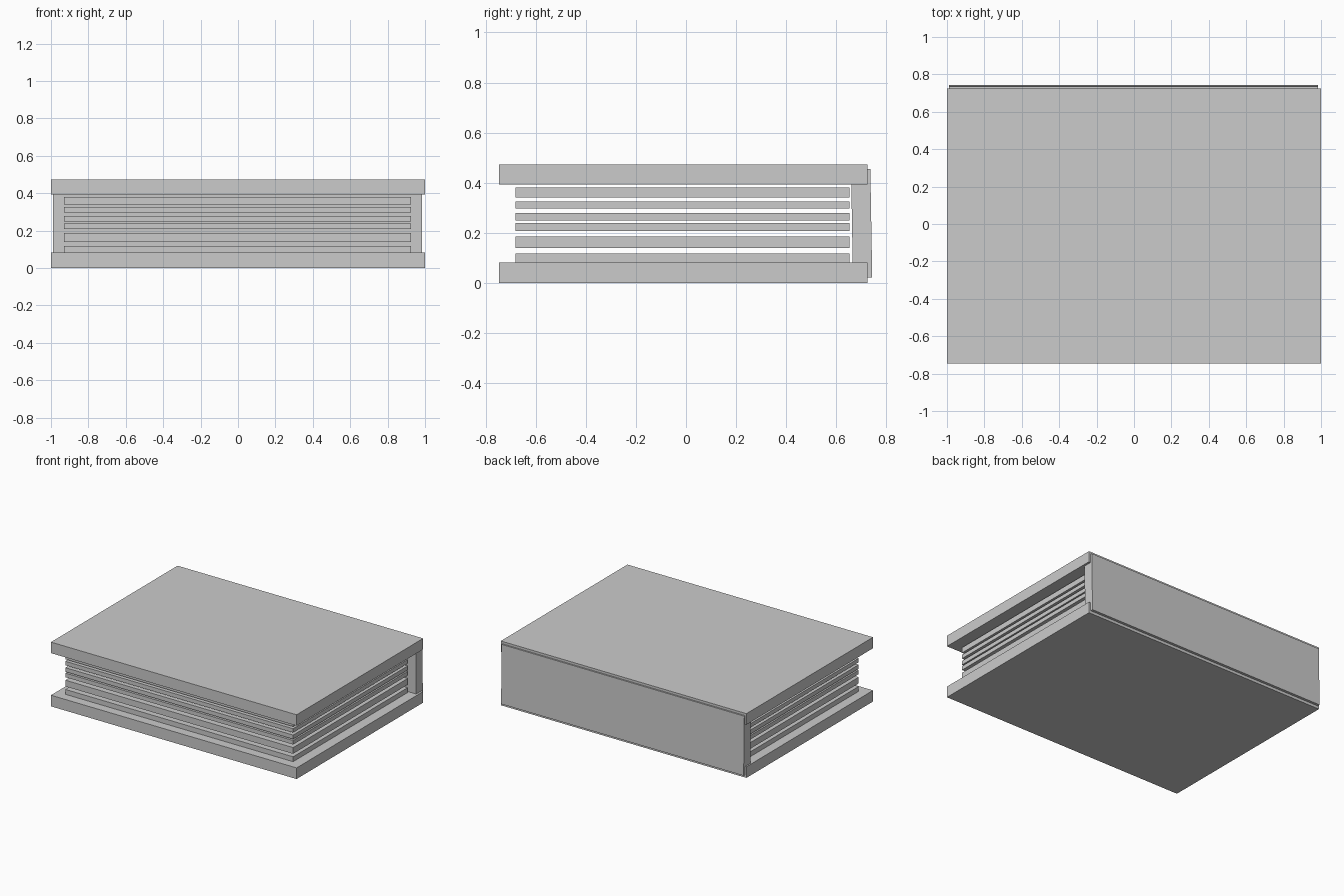
import bpy
from math import radians

if "Cube" in bpy.data.objects:
    bpy.data.objects.remove(bpy.data.objects["Cube"])


def box(name, x, y, z, tilt=0.0):
    """Box from (min, max) extents, optionally tilted about its own x axis."""
    centre = [(a + b) / 2 for a, b in (x, y, z)]
    bpy.ops.mesh.primitive_cube_add(size=1, location=centre, rotation=(tilt, 0, 0))
    ob = bpy.context.object
    ob.name = name
    ob.scale = [b - a for a, b in (x, y, z)]
    bpy.ops.object.transform_apply(location=False, rotation=True, scale=True)
    return ob


# Covers
for name, z in (("bottom_cover", (0.0, 0.082)), ("top_cover", (0.392, 0.473))):
    box(name, (-1.0, 1.0), (-0.747, 0.725), z)

# Spine board, leaning very slightly outwards at the foot
box("spine", (-0.99, 0.985), (0.663, 0.74), (0.02, 0.455), tilt=radians(1.0))

# Page blocks between the covers
pages = [(0.076, 0.118), (0.140, 0.186), (0.208, 0.238),
         (0.248, 0.278), (0.296, 0.325), (0.340, 0.380)]
for i, z in enumerate(pages, 1):
    box(f"page_block_{i}", (-0.93, 0.925), (-0.68, 0.653), z)
